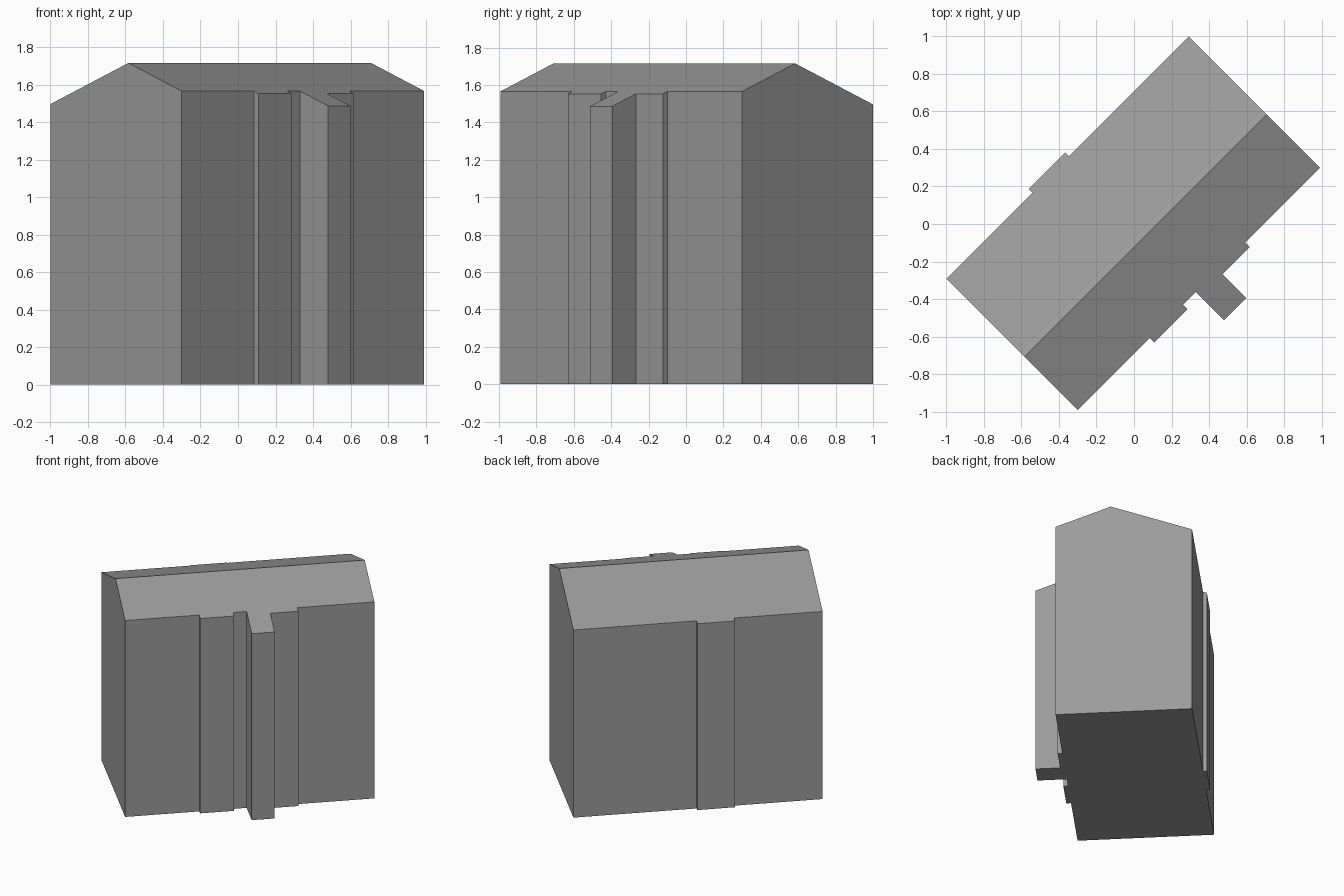
import bpy, bmesh, math
from mathutils import Matrix

cube = bpy.data.objects.get("Cube")
if cube:
    bpy.data.objects.remove(cube, do_unlink=True)

# Single wall and roof colour
grey = bpy.data.materials.new("plain grey")
grey.use_nodes = True
grey.diffuse_color = (0.33, 0.33, 0.33, 1)
grey.node_tree.nodes["Principled BSDF"].inputs["Base Color"].default_value = (0.33, 0.33, 0.33, 1)

HALF_LENGTH = 0.914
RIDGE_Y, RIDGE_Z, SLOPE = -0.088, 1.715, 0.373
FRONT_WALL, BACK_WALL = -0.489, 0.501


def roof_height(y):
    """Both roof slopes fall evenly away from the off-centre ridge."""
    return RIDGE_Z - SLOPE * abs(y - RIDGE_Y)


def side(wall, steps):
    """Long wall line, left to right, with projections (start, end, y)."""
    pts = [(-HALF_LENGTH, wall)]
    for start, end, y in steps:
        for p in ((start, pts[-1][1] if pts[-1][0] == start else wall),
                  (start, y), (end, y)):
            if p != pts[-1]:
                pts.append(p)
        if (end, wall) != pts[-1] and end not in [s[0] for s in steps]:
            pts.append((end, wall))
    return pts + [(HALF_LENGTH, wall)]


# Front: shallow bay, deep fin, shallow bay; back: one shallow bay
front = side(FRONT_WALL, [(-0.37, -0.12, -0.523), (-0.023, 0.145, -0.702),
                          (0.145, 0.35, -0.523)])
back = side(BACK_WALL, [(-0.265, 0.01, 0.529)])

bm = bmesh.new()


def verts(points, top):
    return [bm.verts.new((x, y, roof_height(y) if top else 0)) for x, y in points]


ridge = verts([(-HALF_LENGTH, RIDGE_Y), (HALF_LENGTH, RIDGE_Y)], True)
f_low, f_top = verts(front, False), verts(front, True)
b_low, b_top = verts(back, False), verts(back, True)

# Roof slopes and underside
bm.faces.new(f_top + ridge[::-1])
bm.faces.new(b_top + ridge[::-1])
bm.faces.new(f_low + b_low[::-1])

# Long walls
for low, top in ((f_low, f_top), (b_low, b_top)):
    for i in range(len(low) - 1):
        bm.faces.new((low[i], low[i + 1], top[i + 1], top[i]))

# Gable ends
for end, peak in ((0, ridge[0]), (-1, ridge[1])):
    bm.faces.new((f_low[end], b_low[end], b_top[end], peak, f_top[end]))

bmesh.ops.recalc_face_normals(bm, faces=bm.faces)
bm.transform(Matrix.Rotation(math.radians(45), 4, "Z"))
mesh = bpy.data.meshes.new("building")
bm.to_mesh(mesh)
bm.free()
mesh.materials.append(grey)
building = bpy.data.objects.new("building", mesh)
bpy.context.collection.objects.link(building)
